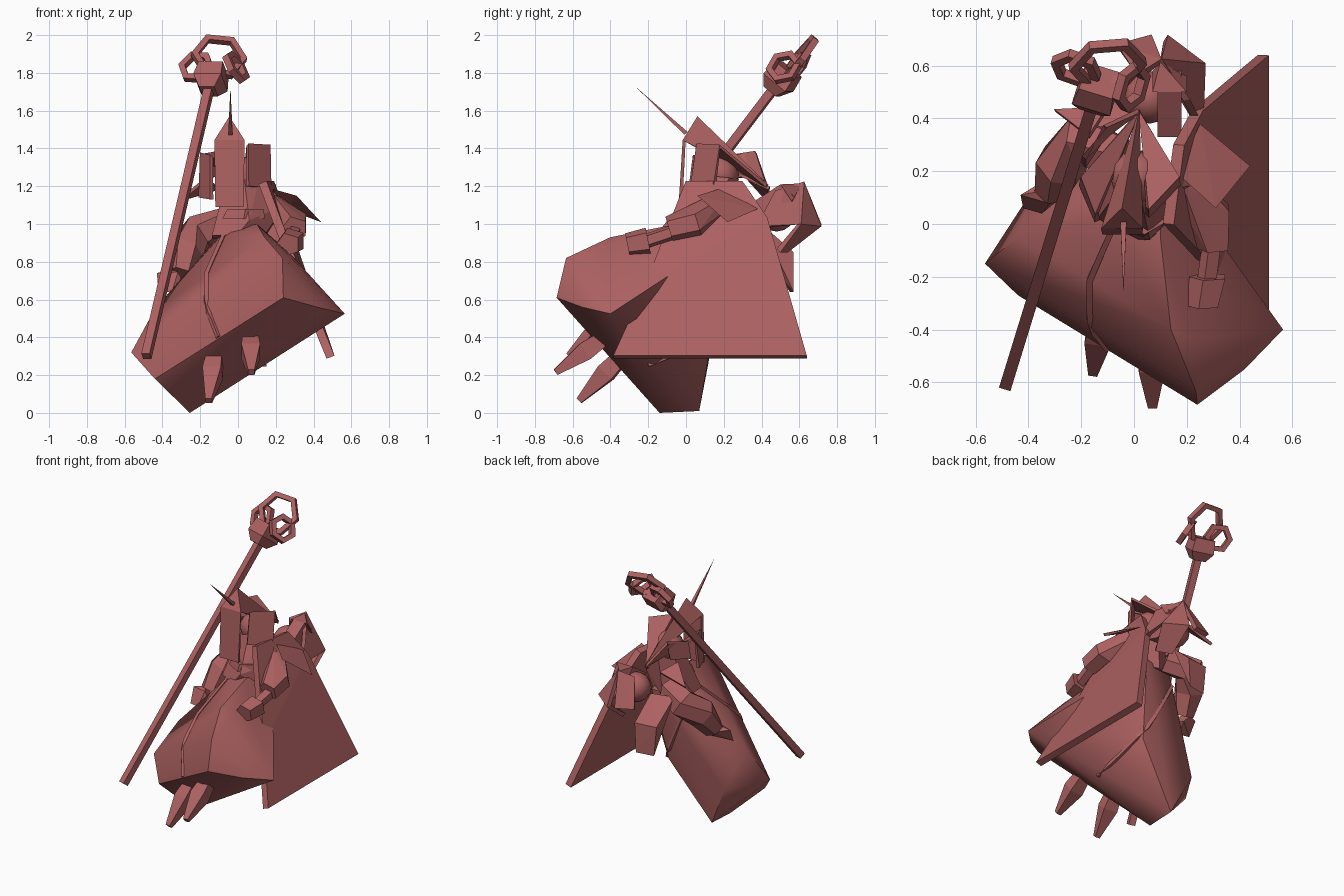
import bpy, bmesh, math
from mathutils import Vector, Matrix

if "Cube" in bpy.data.objects:
    bpy.data.objects.remove(bpy.data.objects["Cube"])

cloth = bpy.data.materials.new("dusty_red")
cloth.diffuse_color = (0.42, 0.12, 0.12, 1)
cloth.use_nodes = True
cloth.node_tree.nodes["Principled BSDF"].inputs["Base Color"].default_value = cloth.diffuse_color


def finish(name, bm, smooth=None):
    me = bpy.data.meshes.new(name)
    bmesh.ops.recalc_face_normals(bm, faces=bm.faces)
    bm.to_mesh(me)
    bm.free()
    me.materials.append(cloth)
    ob = bpy.data.objects.new(name, me)
    bpy.context.collection.objects.link(ob)
    if smooth:
        bpy.context.view_layer.objects.active = ob
        ob.select_set(True)
        bpy.ops.object.shade_smooth_by_angle(angle=math.radians(smooth))
        ob.select_set(False)
    return ob


def hull(name, pts, smooth=None):
    bm = bmesh.new()
    for p in pts:
        bm.verts.new(p)
    res = bmesh.ops.convex_hull(bm, input=bm.verts)
    loose = {v for v in res["geom_interior"] if isinstance(v, bmesh.types.BMVert)}
    bmesh.ops.delete(bm, geom=list(loose), context='VERTS')
    bmesh.ops.dissolve_limit(bm, angle_limit=0.02, verts=bm.verts, edges=bm.edges)
    return finish(name, bm, smooth)


def plate(name, pts, faces=None, thick=0.02):
    bm = bmesh.new()
    vs = [bm.verts.new(p) for p in pts]
    for f in faces or [range(len(pts))]:
        bm.faces.new([vs[i] for i in f])
    ob = finish(name, bm)
    mod = ob.modifiers.new("thickness", 'SOLIDIFY')
    mod.thickness, mod.offset = thick, 0
    return ob


def section(p, d, r, sides):
    q = Vector(d).to_track_quat('Z', 'Y')
    return [Vector(p) + q @ Vector((r * math.cos(a), r * math.sin(a), 0))
            for a in [2 * math.pi * (i + .5) / sides for i in range(sides)]]


def loft(name, path, radii, sides=4, smooth=None):
    bm = bmesh.new()
    path = [Vector(p) for p in path]
    n = len(path)
    rings = []
    for i, p in enumerate(path):
        d = path[min(i + 1, n - 1)] - path[max(i - 1, 0)]
        rings.append([bm.verts.new(c) for c in section(p, d, radii[i], sides)])
    for r0, r1 in zip(rings, rings[1:]):
        for j in range(sides):
            bm.faces.new((r0[j], r0[(j + 1) % sides], r1[(j + 1) % sides], r1[j]))
    bm.faces.new(rings[0])
    bm.faces.new(rings[-1])
    return finish(name, bm, smooth)


def ball(name, c, r):
    bm = bmesh.new()
    bmesh.ops.create_uvsphere(bm, u_segments=12, v_segments=8, radius=r,
                              matrix=Matrix.Translation(c))
    finish(name, bm, 60)


def link(name, c, u, v, r, wire=0.018):
    """Hexagonal chain ring: square wire bars swept in the plane of u and v."""
    c, u, v = Vector(c), Vector(u).normalized(), Vector(v).normalized()
    n = u.cross(v).normalized()
    v = n.cross(u)
    bm = bmesh.new()
    rows = []
    for i in range(6):
        a = math.pi / 3 * i
        d = u * math.cos(a) + v * math.sin(a)
        rows.append([bm.verts.new(c + d * (r + s * wire) + n * t * wire)
                     for s, t in ((-1, -1), (1, -1), (1, 1), (-1, 1))])
    for i in range(6):
        for j in range(4):
            a, b = rows[i], rows[(i + 1) % 6]
            bm.faces.new((a[j], a[(j + 1) % 4], b[(j + 1) % 4], b[j]))
    finish(name, bm)


# Wide windblown skirt, hem facing forward and down
skirt = hull("skirt", [
    (-.565, -.15, .32), (-.44, -.27, .18), (-.44, -.05, .55), (-.255, -.14, 0),
    (-.255, .07, .01), (-.39, .12, .3), (-.29, .13, .64),
    (.24, -.685, .61), (.235, -.635, .82), (.14, -.40, .93), (.565, -.40, .525),
    (.42, -.55, .56), (.225, -.44, .88), (.27, -.22, .85), (.4, -.22, .62),
    (.1, -.05, 1.0), (-.07, .03, .96), (-.12, .22, .92), (.1, .25, .95), (.04, .14, .42)], 40)


def seam(name, path):
    """Thin strip laid onto the skirt surface."""
    pts = []
    for a, b in zip(path, path[1:]):
        pts += [Vector(a).lerp(Vector(b), k / 4) for k in range(4)]
    pts.append(Vector(path[-1]))
    pts = [skirt.closest_point_on_mesh(p)[1] for p in pts]
    loft(name, pts, [.016] * len(pts))


seam("front_seam", [(-.09, 0, .975), (-.165, -.21, .73), (-.13, -.38, .52), (-.1, -.47, .4)])
seam("back_seam", [(-.15, .26, .85), (.02, .2, .5), (.15, -.2, .24)])

# Torso, collar and head
hull("torso", section((0, .1, .93), (0, .1, 1), .16, 6) + section((.03, .18, 1.25), (0, .1, 1), .1, 6)
     + [(.25, .15, 1.1), (-.09, .2, 1.02), (.06, -.06, 1.02)])
hull("collar", section((.03, .08, 1.03), (0, 0, 1), .13, 6) + section((.04, .07, 1.08), (0, 0, 1), .11, 6))
ball("head", (.01, .18, 1.26), .1)
ball("hair_bun", (.06, .48, 1.06), .1)

# Helmet: folded panels whose roofs run back down to a low hub
hub = (.02, .43, 1.2)
plate("front_panel", [(-.12, -.01, 1.44), (.03, -.01, 1.44), (.03, -.03, 1.09), (-.12, -.03, 1.09),
                      (-.045, .06, 1.56), hub],
      [(0, 1, 2, 3), (0, 4, 1), (0, 5, 4), (4, 5, 1)])
for nm, a, b, drop in (("right_panel", (.05, .06, 1.42), (.17, .18, 1.41), .22),
                       ("left_panel", (-.14, .04, 1.36), (-.2, .18, 1.37), .23),
                       ("left_back_panel", (-.19, .25, 1.37), (-.11, .37, 1.38), .13)):
    lo = [(p[0], p[1] - .03, p[2] - drop) for p in (b, a)]
    plate(nm, [a, b, *lo, hub], [(0, 1, 2, 3), (0, 4, 1)])
plate("left_back_tip", [(-.3, .43, 1.13), (-.17, .33, 1.24), (-.1, .44, 1.19)])
hull("helmet_spike", section((-.04, 0, 1.48), (0, -.26, .24), .016, 4) + [(-.04, -.265, 1.725)])

# Cape hanging from the right shoulder
plate("cape", [(.13, 0, 1.22), (.17, .3, 1.22), (.24, .43, 1.03), (.49, .64, .295),
               (.49, -.385, .295), (.34, -.22, .66)], [(0, 1, 2, 5), (5, 2, 3, 4)], .045)

# Right shoulder flap, bell sleeve, forearm and hand
hull("right_shoulder", [(.25, .38, 1.08), (.44, .22, 1.01), (.31, .06, 1.15), (.165, .19, 1.19),
                        (.27, .2, 1.1)])
hull("right_sleeve", section((.18, .18, 1.11), (.5, -.6, -.4), .06, 5)
     + section((.3, .06, 1.01), (0, -1, -.3), .075, 5) + section((.3, -.09, .975), (0, -1, -.3), .07, 5))
loft("right_forearm", [(.3, -.06, .96), (.28, -.21, .91)], [.04, .04], 5)
hull("right_hand", section((.285, -.2, .91), (0, -1, -.2), .075, 5) + section((.265, -.31, .89), (0, -1, -.2), .065, 5))

# Left sleeve and hand
loft("left_arm", [(-.06, .25, 1.0), (-.2, .32, .95), (-.28, .22, .86), (-.31, .13, .73)],
     [.09, .105, .1, .07], 6)
hull("left_hand", section((-.32, .12, .72), (-1, -.4, -.6), .05, 5) + [(-.43, .11, .74), (-.42, .06, .64), (-.35, .04, .64)])

# Hooked hair tail opening into petals, and back sash
hull("tail_root", [(x, y, z) for x in (.09, .18)
                   for y, z in ((.36, 1.02), (.33, 1.1), (.5, 1.21), (.58, 1.14), (.46, .99))])
tip = (.1, .615, 1.215)
hull("tail_bend", [(.07, .5, 1.21), (.2, .5, 1.21), (.07, .58, 1.12), (.2, .56, 1.12), tip])
plate("tail_petals", [tip, (.12, .705, .99), (.26, .6, 1.0), (.25, .37, .98), (.2, .47, 1.17),
                      (.07, .705, .99), (-.06, .67, 1.0), (.02, .56, 1.17),
                      (.23, .49, .86), (.12, .53, .86)],
      [(0, 1, 2), (0, 2, 3, 4), (0, 6, 5), (0, 7, 6), (1, 9, 8, 2)], .03)
hull("sash", [(-.16, .36, 1.0), (.0, .4, 1.0), (.01, .57, .85), (-.15, .55, .85),
              (-.13, .55, .64), (0, .57, .64), (-.06, .48, .75)])

# Pointed feet under the hem
for nm, base, end in (("left_foot", (-.12, -.33, .31), (-.155, -.565, .065)),
                      ("right_foot", (.065, -.43, .4), (.07, -.69, .215))):
    b, t = Vector(base), Vector(end)
    loft(nm, [b, b.lerp(t, .4), t], [.055, .07, .024], 4)

# Staff with a tapered block head and three linked rings
foot, top = Vector((-.485, -.61, .3)), Vector((-.155, .46, 1.71))
axis = (top - foot).normalized()
loft("staff", [foot, top], [.032, .032], 4)
loft("staff_head", [top - axis * .01, top + axis * .05, top + axis * .14], [.06, .108, .095], 4)
link("large_ring", (-.1, .605, 1.885), (1, .08, -.1), (.1, .6, .75), .13)
link("left_ring", (-.22, .59, 1.83), (.5, .2, .5), (-.5, .5, .5), .08)
link("right_ring", (-.01, .52, 1.83), (.3, -.4, -.7), (.35, .7, -.1), .08)
